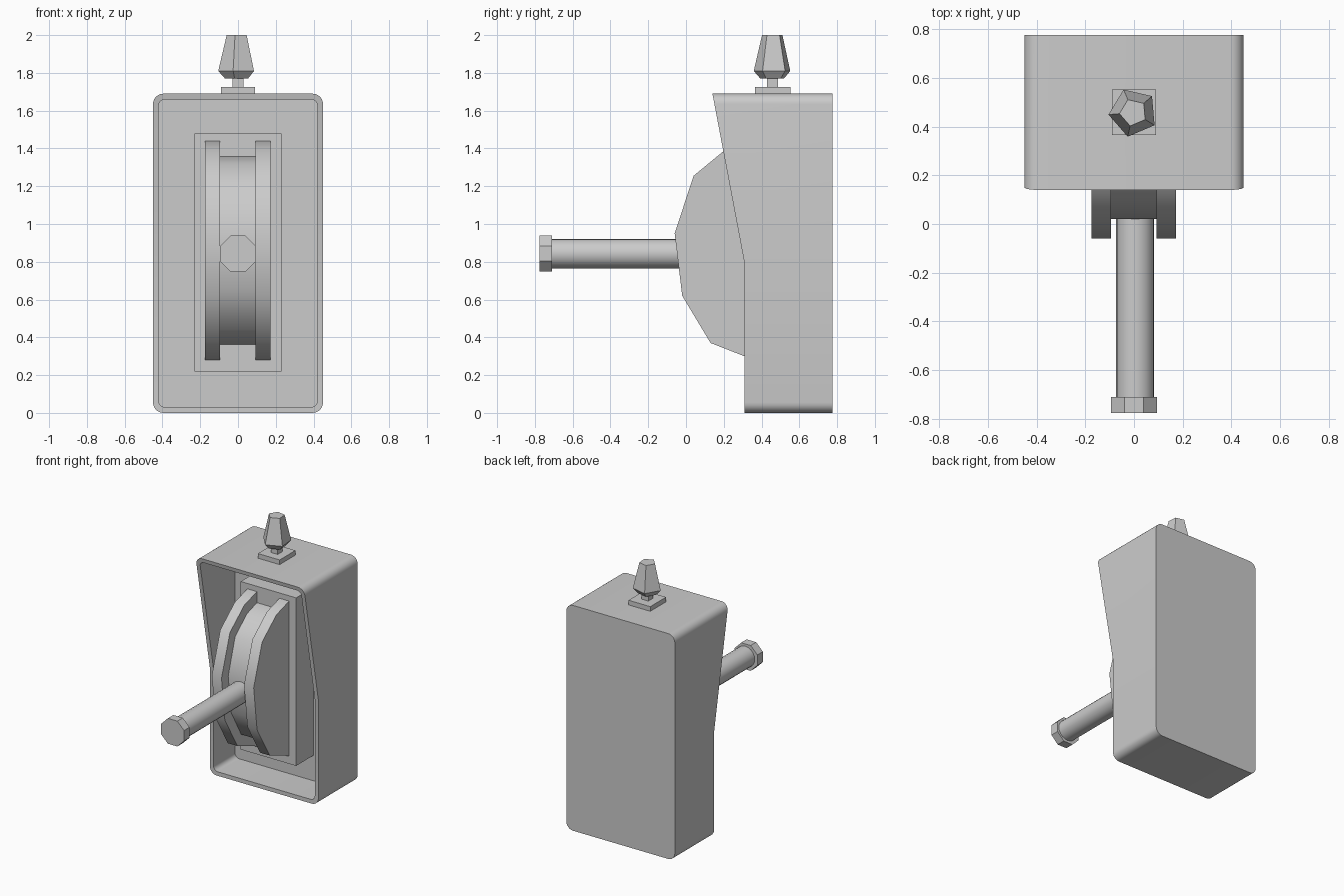
import bpy, bmesh
from math import cos, sin, pi, radians

if "Cube" in bpy.data.objects:
    bpy.data.objects.remove(bpy.data.objects["Cube"])

def make(name, bm, smooth=None):
    bmesh.ops.recalc_face_normals(bm, faces=bm.faces[:])
    me = bpy.data.meshes.new(name)
    bm.to_mesh(me)
    bm.free()
    ob = bpy.data.objects.new(name, me)
    bpy.context.collection.objects.link(ob)
    if smooth:
        bpy.ops.object.select_all(action='DESELECT')
        ob.select_set(True)
        bpy.context.view_layer.objects.active = ob
        bpy.ops.object.shade_smooth_by_angle(angle=radians(smooth))
    return ob

def loft(name, rings, smooth=None):
    """Skin a list of equal-length point rings and cap both ends."""
    bm = bmesh.new()
    vs = [[bm.verts.new(p) for p in r] for r in rings]
    n = len(rings[0])
    for a, b in zip(vs, vs[1:]):
        for i in range(n):
            j = (i + 1) % n
            bm.faces.new((a[i], a[j], b[j], b[i]))
    bm.faces.new(vs[0])
    bm.faces.new(vs[-1])
    return make(name, bm, smooth)

def box(name, x, y, z):
    return loft(name, [[(x[0], y[0], h), (x[1], y[0], h), (x[1], y[1], h), (x[0], y[1], h)] for h in z])

def y_cylinder(name, x, z, r, y0, y1, n, turn=0, smooth=None):
    return loft(name, [[(x + r * cos(turn + 2 * pi * i / n), y, z + r * sin(turn + 2 * pi * i / n))
                        for i in range(n)] for y in (y0, y1)], smooth)

# Housing: open-fronted rounded shell with a sloping upper lip
BEND, HEIGHT = 0.79, 1.69

def outline(inset):
    w, lo, hi, r = 0.45 - inset, inset, HEIGHT - inset, 0.055 - inset * 0.7
    pts = []
    for k, (cx, cz) in enumerate([(w - r, hi - r), (r - w, hi - r), (r - w, lo + r), (w - r, lo + r)]):
        pts += [(cx + r * cos((k + i / 6) * pi / 2), cz + r * sin((k + i / 6) * pi / 2)) for i in range(7)]
        if k == 1:
            pts.append((-w, BEND))
    return pts + [(w, BEND)]

def lip(z):
    return 0.31 - 0.17 * max(0, z - BEND) / (HEIGHT - BEND)

outer, inner = outline(0), outline(0.03)
loft("housing", [[(x, 0.775, z) for x, z in outer],
                 [(x, lip(z), z) for x, z in outer],
                 [(x, lip(z), z) for x, z in inner],
                 [(x, 0.565, z) for x, z in inner]], 35)

# Raised backing plate inside the housing
box("backing_plate", (-0.23, 0.23), (0.36, 0.57), (0.22, 1.48))

# Slotted hub: two faceted cheeks with a recessed core between them
arc = [(0.40, 1.44), (0.36, 1.44), (0.21, 1.395), (0.04, 1.255), (-0.06, 0.95),
       (-0.02, 0.62), (0.13, 0.37), (0.36, 0.28), (0.40, 0.28)]
for side, x0, x1 in (("left", -0.175, -0.095), ("right", 0.092, 0.172)):
    loft("hub_cheek_" + side, [[(x, y, z) for y, z in arc] for x in (x0, x1)], 40)
core = [(0.36 + (y - 0.36) * 0.81, 0.86 + (z - 0.86) * 0.857) for y, z in arc]
loft("hub_core", [[(x, y, z) for y, z in core] for x in (-0.095, 0.092)], 40)

# Lever with octagonal knob
y_cylinder("lever_shaft", 0.005, 0.843, 0.078, -0.72, 0.1, 20, smooth=40)
y_cylinder("lever_knob", 0, 0.843, 0.095 / cos(pi / 8), -0.775, -0.71, 8, pi / 8)

# Indicator lamp on top: base, neck and five-sided bulb
box("lamp_base", (-0.09, 0.09), (0.365, 0.552), (1.685, 1.725))
box("lamp_neck", (-0.028, 0.028), (0.43, 0.486), (1.72, 1.78))
loft("lamp_bulb", [[(-0.003 + r * cos(radians(41 + 72 * i)), 0.458 + r * sin(radians(41 + 72 * i)), z)
                    for i in range(5)] for r, z in ((0.066, 1.77), (0.102, 1.81), (0.057, 2.0))])
